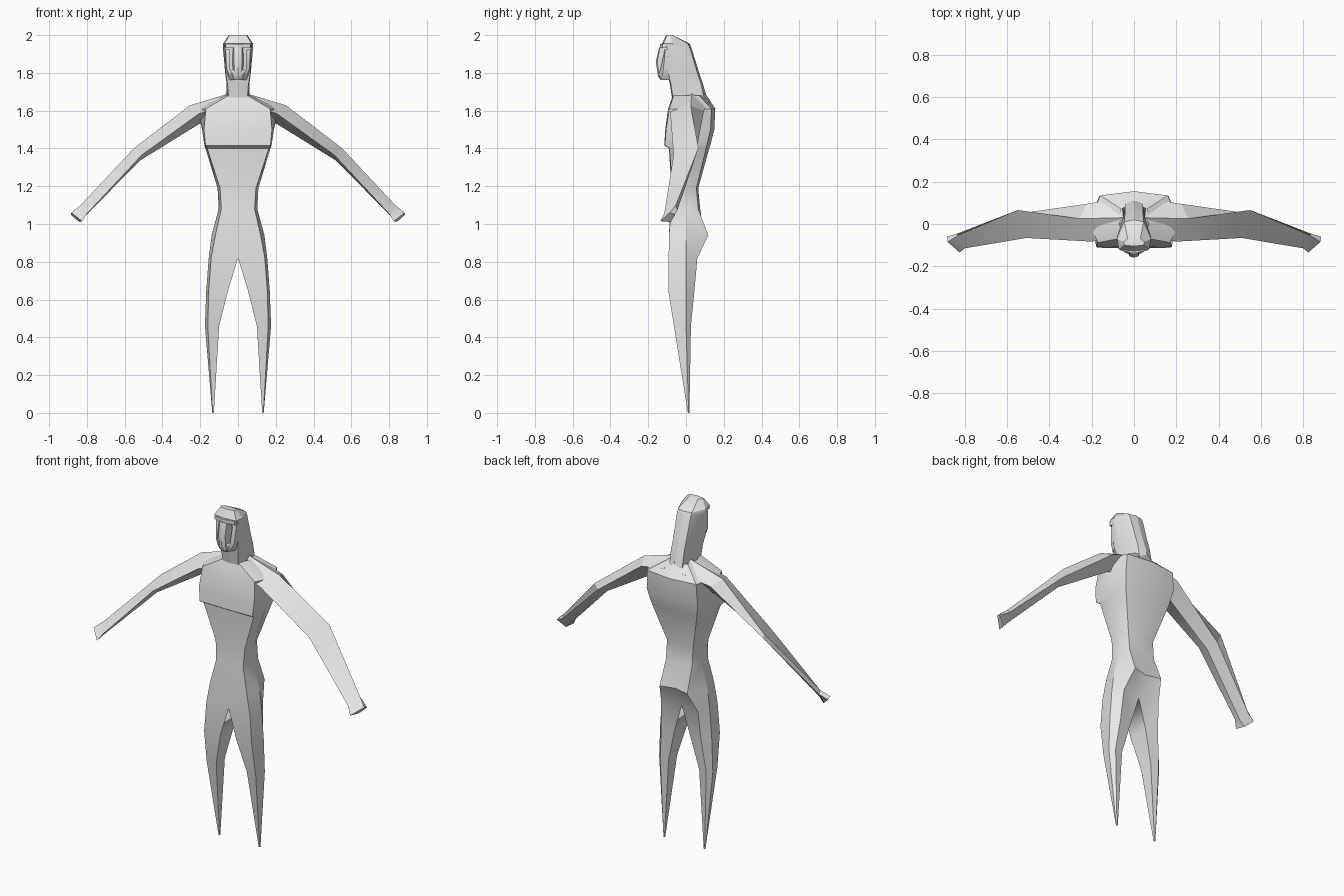
import bpy, bmesh, math

grey = bpy.data.materials.new("light_grey")
grey.diffuse_color = (0.8, 0.8, 0.8, 1)


def loft(name, rings, closed_from=0, cap_start=False, cap_end=True):
    """Skin rings of 3D points; rings before closed_from are half loops open on x = 0."""
    bm = bmesh.new()
    rows = [[bm.verts.new(p) for p in ring] for ring in rings]
    n = len(rows[0])
    for r in range(len(rows) - 1):
        a, b = rows[r], rows[r + 1]
        for i in range(n if r >= closed_from else n - 1):
            j = (i + 1) % n
            bm.faces.new((a[i], b[i], b[j], a[j]))
    if cap_start:
        bm.faces.new(rows[0])
    if cap_end:
        bm.faces.new(rows[-1][::-1])
    me = bpy.data.meshes.new(name)
    bm.to_mesh(me)
    bm.free()
    me.materials.append(grey)
    ob = bpy.data.objects.new(name, me)
    bpy.context.collection.objects.link(ob)
    mir = ob.modifiers.new("mirror", 'MIRROR')
    mir.merge_threshold = 0.0005
    bpy.ops.object.select_all(action='DESELECT')
    ob.select_set(True)
    bpy.context.view_layer.objects.active = ob
    bpy.ops.object.shade_smooth_by_angle(angle=math.radians(30))
    return ob


def level(z, *xy):
    return [(x, y, z) for x, y in xy]


# Torso flowing into the pointed legs (front centre, front side, side, back side, back centre)
torso = [
    level(1.68, (0, -.07), (.05, -.065), (.07, 0), (.06, .07), (0, .11)),
    level(1.61, (0, -.095), (.17, -.088), (.215, 0), (.16, .135), (0, .155)),
    level(1.50, (0, -.11), (.18, -.106), (.19, 0), (.165, .13), (0, .15)),
    level(1.415, (0, -.115), (.172, -.112), (.178, 0), (.15, .11), (0, .128)),
    level(1.40, (0, -.09), (.163, -.088), (.172, 0), (.145, .107), (0, .123)),
    level(1.19, (0, -.078), (.095, -.072), (.108, 0), (.085, .055), (0, .065)),
    level(1.08, (0, -.085), (.088, -.078), (.102, 0), (.085, .065), (0, .075)),
    level(0.94, (0, -.09), (.12, -.09), (.14, 0), (.09, .118), (0, .095)),
    level(0.82, (0, -.088), (.142, -.092), (.155, 0), (.12, .06), (0, .04)),
]
legs = [
    level(0.65, (.052, -.09), (.155, -.094), (.168, 0), (.13, .045), (.052, .035)),
    level(0.46, (.10, -.06), (.16, -.064), (.175, 0), (.15, .026), (.10, .02)),
    level(0.0, (.128, .010), (.134, .010), (.136, .014), (.134, .018), (.128, .018)),
]
loft("body_and_legs", torso + legs, closed_from=len(torso) - 1)

# Arms (front, top, back, bottom), running from the neck base to the fist
loft("arms", [
    [(.05, -.07, 1.63), (.05, .03, 1.69), (.06, .12, 1.64), (.06, .03, 1.55)],
    [(.205, -.083, 1.585), (.255, .025, 1.628), (.225, .095, 1.60), (.205, .03, 1.53)],
    [(.51, -.066, 1.365), (.55, .066, 1.402), (.54, .05, 1.36), (.52, -.01, 1.335)],
    [(.80, -.115, 1.055), (.835, -.055, 1.098), (.835, -.045, 1.075), (.81, -.085, 1.04)],
    [(.825, -.135, 1.015), (.882, -.085, 1.06), (.885, -.06, 1.05), (.84, -.08, 1.01)],
], cap_start=True)

# Head and neck, with a narrow ridge down the back
head = [
    level(2.0, (0, -.105), (.045, -.10), (.05, -.085), (.03, -.07), (0, -.07)),
    level(1.955, (0, -.128), (.072, -.12), (.08, -.07), (.045, .01), (0, .02)),
    level(1.935, (0, -.10), (.07, -.098), (.08, -.06), (.045, .02), (0, .028)),
    level(1.80, (0, -.098), (.066, -.094), (.068, -.04), (.042, .06), (0, .07)),
    level(1.74, (0, -.085), (.055, -.08), (.06, -.03), (.042, .08), (0, .09)),
    level(1.64, (0, -.07), (.048, -.065), (.06, 0), (.042, .10), (0, .12)),
]
ob = loft("head", head, cap_start=True, cap_end=False)

# Brow bar across the eyes
loft("brow", [
    level(1.952, (0, -.138), (.066, -.125), (.066, -.095), (0, -.095)),
    level(1.932, (0, -.138), (.066, -.125), (.066, -.095), (0, -.095)),
], cap_start=True)

# Long face ridge below the brow
loft("nose", [
    level(1.935, (0, -.142), (.022, -.138), (.028, -.09), (0, -.09)),
    level(1.86, (0, -.16), (.022, -.152), (.03, -.09), (0, -.09)),
    level(1.78, (0, -.148), (.02, -.142), (.026, -.09), (0, -.09)),
], cap_start=True)

# Cheek strips either side of the eye slots
loft("cheeks", [
    level(1.925, (.045, -.112), (.066, -.11), (.07, -.08), (.045, -.08)),
    level(1.82, (.042, -.135), (.06, -.12), (.068, -.08), (.042, -.08)),
    level(1.785, (.02, -.145), (.045, -.125), (.055, -.08), (.02, -.08)),
], cap_start=True)

# Jaw tapering to the chin
loft("jaw", [
    level(1.815, (0, -.135), (.045, -.13), (.07, -.09), (0, -.07)),
    level(1.785, (0, -.15), (.03, -.14), (.058, -.085), (0, -.07)),
    level(1.762, (0, -.135), (.02, -.13), (.045, -.085), (0, -.07)),
], cap_start=True)
